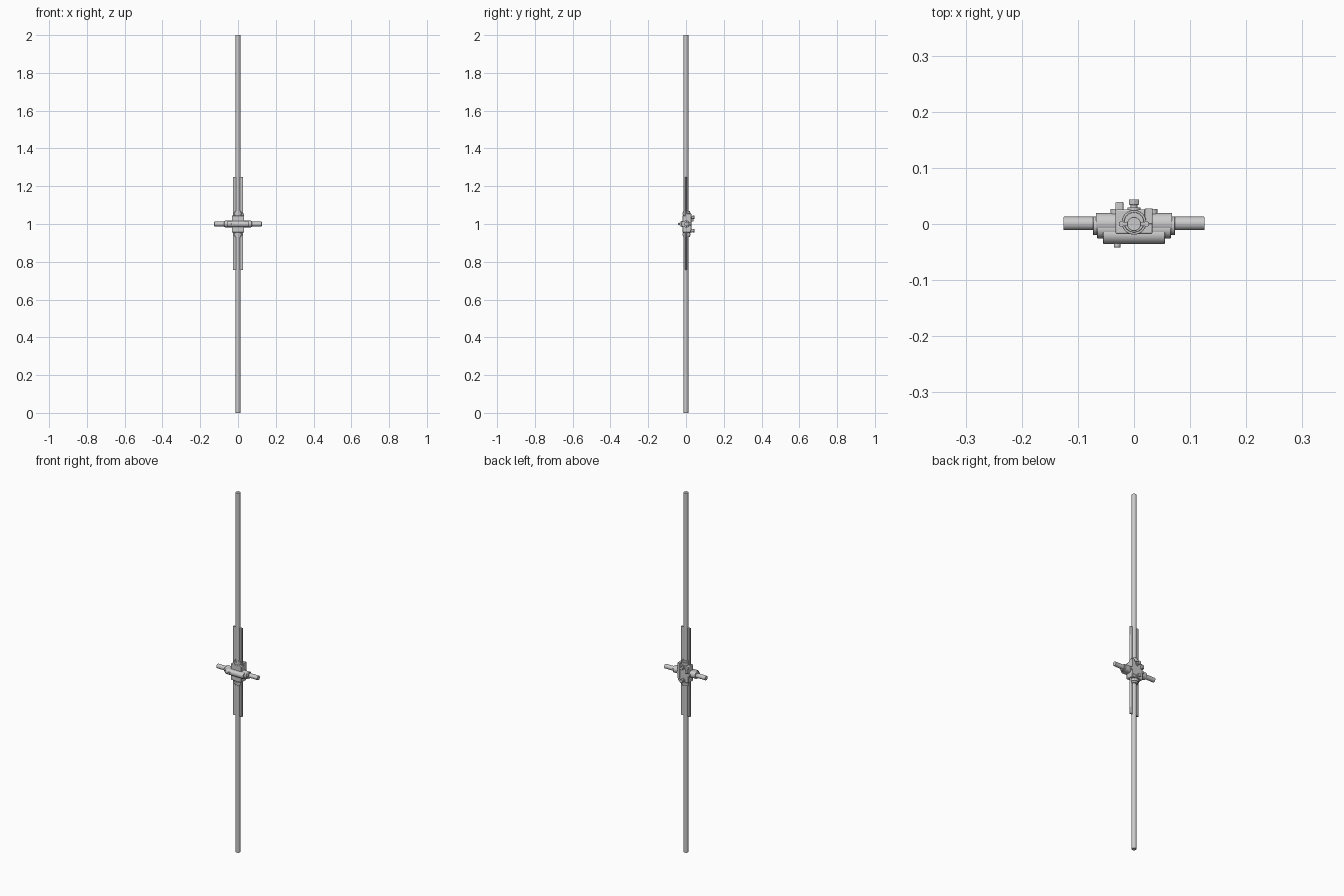
import bpy
from mathutils import Vector

if "Cube" in bpy.data.objects:
    bpy.data.objects.remove(bpy.data.objects["Cube"])


def finish(ob, name, bevel=0.0):
    ob.name = name
    if bevel:
        m = ob.modifiers.new("bevel", 'BEVEL')
        m.width = bevel
        m.segments = 2
        m.limit_method = 'ANGLE'
    bpy.ops.object.shade_smooth_by_angle(angle=0.6)
    return ob


def rod(name, r, a, b, sides=32, bevel=0.0):
    a, b = Vector(a), Vector(b)
    d = b - a
    bpy.ops.mesh.primitive_cylinder_add(vertices=sides, radius=r, depth=d.length, location=(a + b) / 2)
    ob = bpy.context.object
    ob.rotation_euler = d.to_track_quat('Z', 'Y').to_euler()
    return finish(ob, name, bevel)


def box(name, lo, hi, bevel=0.0015):
    lo, hi = Vector(lo), Vector(hi)
    bpy.ops.mesh.primitive_cube_add(size=1, location=(lo + hi) / 2)
    ob = bpy.context.object
    ob.scale = hi - lo
    bpy.ops.object.transform_apply(location=False, rotation=False, scale=True)
    return finish(ob, name, bevel)


# Long upright pole and short crossing tube
rod("upright_pole", 0.0125, (0, 0, 0), (0, 0, 2), bevel=0.001)
rod("cross_tube", 0.012, (-0.126, 0.001, 1), (0.126, 0.001, 1), bevel=0.001)

# Thin fins along the middle of the pole
for s, side in ((-1, "left"), (1, "right")):
    x0, x1 = sorted((s * 0.010, s * 0.027))
    box(f"{side}_fin", (x0, -0.004, 0.757), (x1, 0.004, 1.25), 0.001)
    rod(f"{side}_fin_bead", 0.005, (s * 0.022, 0, 0.757), (s * 0.022, 0, 1.25), 12)

# Sleeve gripping the cross tube, stepped toward the front
rod("cross_sleeve", 0.0185, (-0.068, 0.001, 1), (0.068, 0.001, 1), bevel=0.001)
for half, y in ((0.073, -0.003), (0.066, -0.009), (0.055, -0.019)):
    rod("front_shell", 0.0165, (-half, y, 1), (half, y, 1), bevel=0.001)

# Collar gripping the pole, with end rings
rod("pole_collar", 0.018, (0, 0.003, 0.93), (0, 0.003, 1.07), bevel=0.001)
for z in (0.945, 1.055):
    rod("collar_ring", 0.022, (0, 0.003, z - 0.006), (0, 0.003, z + 0.006), bevel=0.001)
box("clamp_body", (-0.033, -0.018, 0.955), (0.033, 0.026, 1.045), 0.003)

# Side ears
box("left_ear", (-0.033, 0.0, 1.012), (-0.019, 0.039, 1.032))
box("right_ear", (0.019, 0.0, 0.968), (0.033, 0.028, 1.055))

# Bolts at the back with washers and hex heads
for z in (0.965, 1.035):
    rod("back_bolt", 0.006, (0, 0.02, z), (0, 0.04, z), 20)
    rod("back_bolt_head", 0.010, (0, 0.034, z), (0, 0.044, z), 6, 0.001)
    rod("back_washer", 0.012, (0, 0.025, z), (0, 0.029, z), 24)
for x in (-0.034, 0.034):
    rod("side_bolt", 0.008, (x, 0.012, 1), (x, 0.027, 1), 20, 0.001)

# Small front screw
rod("front_screw", 0.006, (-0.03, -0.03, 1), (-0.03, -0.042, 1), 20, 0.001)
